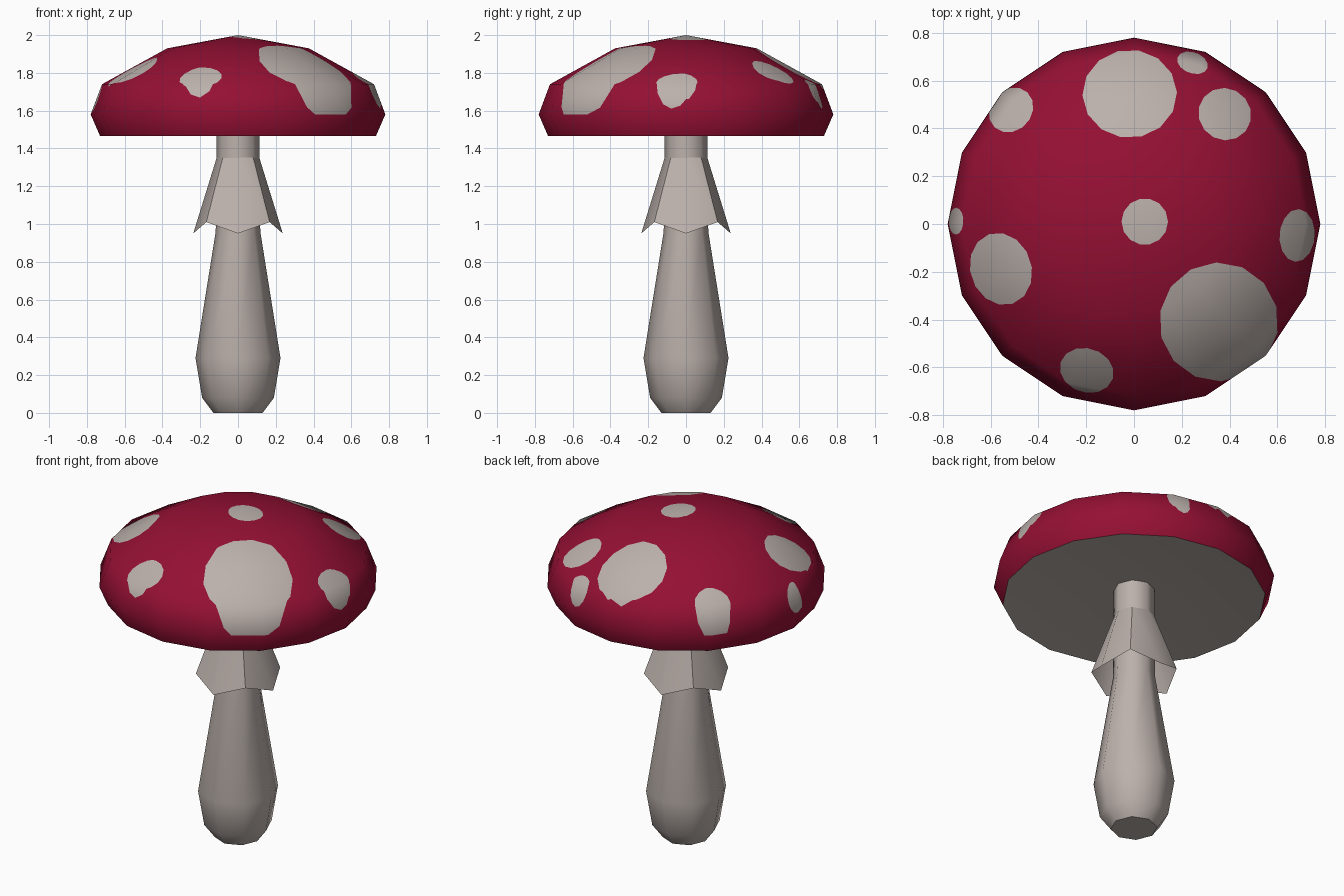
import bpy, bmesh, math
from mathutils import Vector

if "Cube" in bpy.data.objects:
    bpy.data.objects.remove(bpy.data.objects["Cube"])


def material(name, rgb):
    m = bpy.data.materials.new(name)
    m.diffuse_color = (*rgb, 1)
    m.use_nodes = True
    m.node_tree.nodes["Principled BSDF"].inputs["Base Color"].default_value = m.diffuse_color
    return m


RED = material("cap red", (0.30, 0.005, 0.034))
PALE = material("pale flesh", (0.50, 0.44, 0.41))


def lathe(bm, profile, sides, wave=0.0):
    """Spin (radius, z) points; wave drops every other vertex of the last ring."""
    rings = []
    for i, (r, z) in enumerate(profile):
        if r == 0:
            rings.append([bm.verts.new((0, 0, z))] * sides)
            continue
        ring = []
        for k in range(sides):
            a = 2 * math.pi * k / sides
            drop = wave if i == len(profile) - 1 and k % 2 == 0 else 0
            ring.append(bm.verts.new((r * math.cos(a), r * math.sin(a), z - drop)))
        rings.append(ring)
    for a, b in zip(rings, rings[1:]):
        for k in range(sides):
            n = (k + 1) % sides
            corners = list(dict.fromkeys((a[k], a[n], b[n], b[k])))
            bm.faces.new(corners)
    return rings


def finish(bm, name, mats, angle=50):
    mesh = bpy.data.meshes.new(name)
    bm.to_mesh(mesh)
    bm.free()
    ob = bpy.data.objects.new(name, mesh)
    bpy.context.collection.objects.link(ob)
    for m in mats:
        mesh.materials.append(m)
    if angle:
        bpy.ops.object.select_all(action='DESELECT')
        ob.select_set(True)
        bpy.context.view_layer.objects.active = ob
        bpy.ops.object.shade_smooth_by_angle(angle=math.radians(angle))
    return ob


# Stem with swollen base
bm = bmesh.new()
rings = lathe(bm, [(0.13, 0), (0.19, 0.08), (0.225, 0.29), (0.118, 0.96),
                   (0.113, 1.36), (0.113, 1.54)], 8)
bm.faces.new(rings[0][::-1])
finish(bm, "stem", [PALE])

# Hanging ring skirt with a zigzag hem
bm = bmesh.new()
lathe(bm, [(0.107, 1.37), (0.237, 1.01)], 8, wave=0.06)
bmesh.ops.reverse_faces(bm, faces=bm.faces[:])
finish(bm, "skirt", [PALE])

# Slightly hollow underside
bm = bmesh.new()
lathe(bm, [(0, 1.535), (0.73, 1.465)], 16)
finish(bm, "underside", [PALE])

# Cap dome
CAP = [(0.73, 1.465), (0.78, 1.58), (0.72, 1.74), (0.375, 1.93), (0, 2.0)]
bm = bmesh.new()
lathe(bm, CAP, 16)

# Spots cut into the cap: x, y, radial half size, tangential half size
SPOTS = [(0.045, 0.01, 0.095, 0.095), (-0.018, 0.545, 0.18, 0.193),
         (0.38, 0.46, 0.105, 0.11), (0.245, 0.675, 0.043, 0.065),
         (-0.515, 0.478, 0.085, 0.098), (-0.745, 0.012, 0.03, 0.055),
         (-0.557, -0.188, 0.125, 0.15), (-0.198, -0.613, 0.09, 0.112),
         (0.355, -0.41, 0.243, 0.243), (0.683, -0.048, 0.072, 0.108)]
CUTS = 14
for x, y, rad, tan in SPOTS:
    out = Vector((x, y, 0)).normalized()
    side = Vector((-out.y, out.x, 0))
    faces = [f for f in bm.faces if f.calc_center_median().z > 1.58]
    for k in range(CUTS):
        a = 2 * math.pi * k / CUTS
        co = Vector((x, y, 0)) + out * rad * math.cos(a) + side * tan * math.sin(a)
        no = (out * math.cos(a) / rad + side * math.sin(a) / tan).normalized()
        geom = set(faces)
        for f in faces:
            geom.update(f.edges)
            geom.update(f.verts)
        res = bmesh.ops.bisect_plane(bm, geom=list(geom), dist=1e-5,
                                     plane_co=co, plane_no=no)
        faces = [f for f in res["geom"] if isinstance(f, bmesh.types.BMFace)
                 and (f.calc_center_median() - co).dot(no) < 0]
    for f in faces:
        f.material_index = 1
for f in bm.faces:
    f.smooth = True
cap = finish(bm, "cap", [RED, PALE], angle=None)

# Keep the dome shading smooth across the cut spots
segs = [Vector((b[1] - a[1], a[0] - b[0])).normalized() for a, b in zip(CAP, CAP[1:])]
ring_n = [segs[0]] + [(p + q).normalized() for p, q in zip(segs, segs[1:])] + [Vector((0, 1))]


def dome_normal(p):
    for i in range(len(CAP) - 1):
        z0, z1 = CAP[i][1], CAP[i + 1][1]
        if p.z <= z1 + 1e-6:
            n = ring_n[i].lerp(ring_n[i + 1], min(1, max(0, (p.z - z0) / (z1 - z0))))
            break
    else:
        n = ring_n[-1]
    flat = Vector((p.x, p.y, 0)).normalized()
    return (flat * n.x + Vector((0, 0, n.y))).normalized()


cap.data.normals_split_custom_set_from_vertices([dome_normal(v.co) for v in cap.data.vertices])
